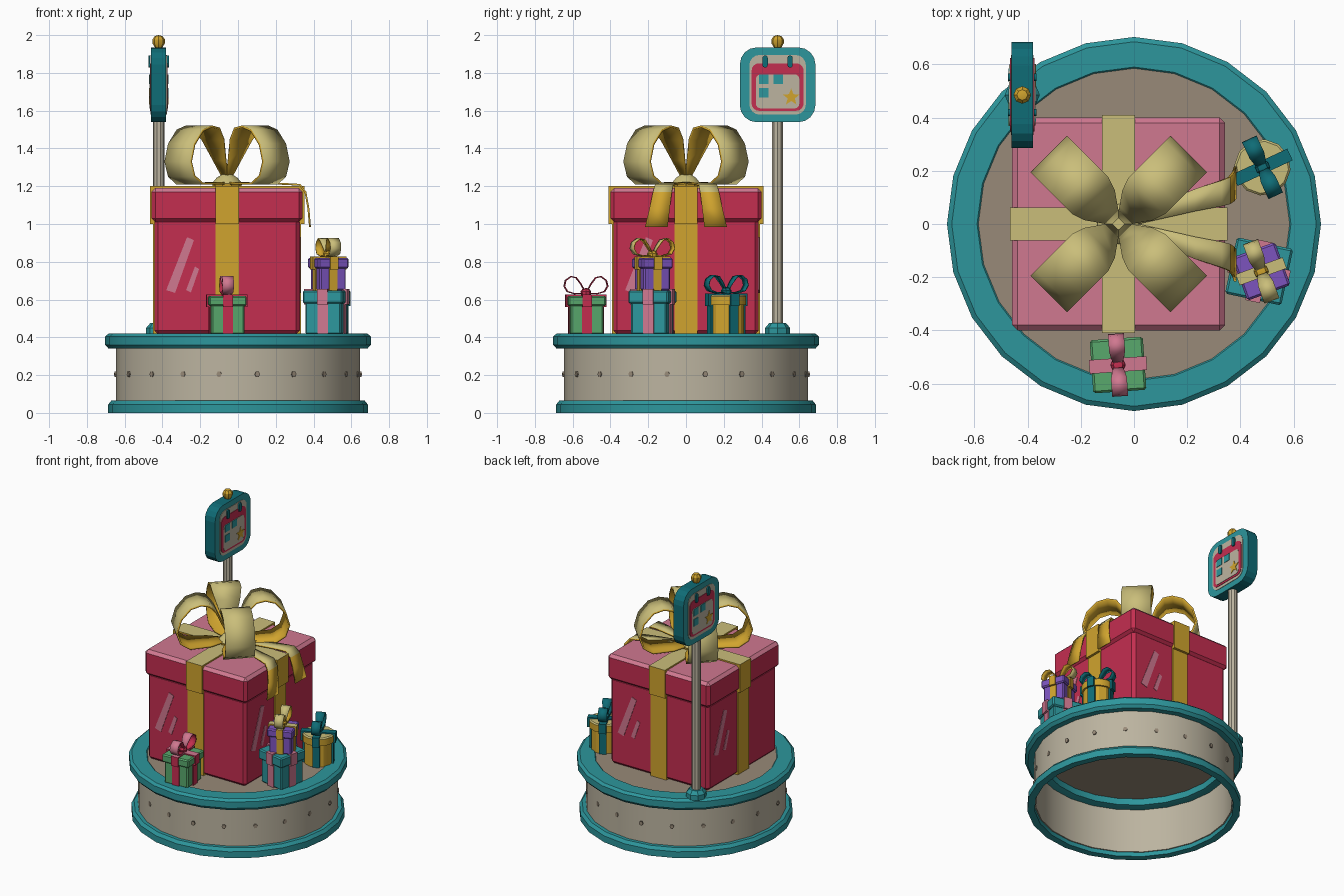
import bpy, bmesh, math
from mathutils import Matrix, Vector

if "Cube" in bpy.data.objects:
    bpy.data.objects.remove(bpy.data.objects["Cube"])


def material(name, rgb):
    m = bpy.data.materials.new(name)
    lin = [(c / 255 / 12.92) if c < 11 else ((c / 255 + 0.055) / 1.055) ** 2.4 for c in rgb]
    m.diffuse_color = (*lin, 1)
    m.use_nodes = True
    m.node_tree.nodes["Principled BSDF"].inputs["Base Color"].default_value = m.diffuse_color
    return m


TEAL, DARK = material("teal", (45, 150, 156)), material("dark_teal", (15, 108, 118))
RED, PINK = material("red", (196, 46, 80)), material("pink", (208, 120, 144))
GOLD, STRAW = material("gold", (208, 164, 46)), material("straw", (202, 190, 122))
BEIGE, TAUPE = material("beige", (188, 180, 160)), material("taupe", (152, 138, 120))
GREEN, PURPLE = material("green", (88, 168, 108)), material("purple", (124, 84, 190))


def finish(name, bm, mats, mat=None, rule=None, smooth=0, recalc=True):
    """Turn a bmesh into an object; rule(normal) picks the second material."""
    if recalc:
        bmesh.ops.recalc_face_normals(bm, faces=bm.faces)
    if mat:
        bm.transform(mat)
    bm.normal_update()
    if rule:
        for f in bm.faces:
            f.material_index = int(rule(f.normal))
    me = bpy.data.meshes.new(name)
    bm.to_mesh(me)
    bm.free()
    ob = bpy.data.objects.new(name, me)
    bpy.context.collection.objects.link(ob)
    for m in mats:
        me.materials.append(m)
    if smooth:
        bpy.ops.object.select_all(action='DESELECT')
        ob.select_set(True)
        bpy.context.view_layer.objects.active = ob
        bpy.ops.object.shade_smooth_by_angle(angle=math.radians(smooth))
    return ob


def upward(n):
    return n.z > 0.5


def box(name, lo, hi, mats, mat=None, bevel=0.0, rule=None):
    bm = bmesh.new()
    bmesh.ops.create_cube(bm, size=1)
    for v in bm.verts:
        v.co = [lo[i] + (v.co[i] + 0.5) * (hi[i] - lo[i]) for i in range(3)]
    if bevel:
        bmesh.ops.bevel(bm, geom=bm.edges[:], offset=bevel, segments=1, affect='EDGES')
    return finish(name, bm, mats, mat, rule)


def lathe(name, profile, mats, n=24, mat=None, rule=None, smooth=30):
    """Spin a closed (radius, height) profile round z."""
    bm = bmesh.new()
    rings = [[bm.verts.new((r * math.cos(a * math.tau / n), r * math.sin(a * math.tau / n), z))
              for a in range(n)] for r, z in profile]
    for A, B in zip(rings, rings[1:] + rings[:1]):
        for i in range(n):
            j = (i + 1) % n
            bm.faces.new((A[i], A[j], B[j], B[i]))
    bmesh.ops.remove_doubles(bm, verts=bm.verts, dist=1e-5)
    return finish(name, bm, mats, mat, rule, smooth)


def plate(name, pts, depth, mats, mat, rule=None):
    """Extrude a flat outline along local z."""
    bm = bmesh.new()
    f = bm.faces.new([bm.verts.new((x, y, 0)) for x, y in pts])
    ext = bmesh.ops.extrude_face_region(bm, geom=[f])
    bmesh.ops.translate(bm, vec=(0, 0, depth), verts=[v for v in ext['geom'] if isinstance(v, bmesh.types.BMVert)])
    return finish(name, bm, mats, mat, rule)


def ribbon(name, path, widths, mats, mat, thick=0.012, rule=None):
    """Strip along a path of (x, y, z) with half widths; inner side and rim use the first material."""
    bm = bmesh.new()
    rows = [[bm.verts.new((x, y + s * w, z)) for s in (-1, 1)] for (x, y, z), w in zip(path, widths)]
    for a, b in zip(rows, rows[1:]):
        bm.faces.new((a[0], b[0], b[1], a[1]))
    ob = finish(name, bm, mats, mat, rule or (lambda n: True), 40, recalc=False)
    mod = ob.modifiers.new("thickness", 'SOLIDIFY')
    mod.thickness, mod.offset = thick, -1
    mod.material_offset = mod.material_offset_rim = -1
    return ob


def rounded(w, h, r, n=4, cy=0.0):
    pts = []
    for k, (sx, sy) in enumerate(((1, 1), (-1, 1), (-1, -1), (1, -1))):
        for i in range(n + 1):
            a = (k + i / n) * math.pi / 2
            pts.append((sx * (w - r) + r * math.cos(a), cy + sy * (h - r) + r * math.sin(a)))
    return pts


def place(x, y, z=0, deg=0):
    return Matrix.Translation((x, y, z)) @ Matrix.Rotation(math.radians(deg), 4, 'Z')


# --- round stand, open underneath
lathe("stand_top_ring", [(.585, .35), (.585, .415), (.59, .42), (.685, .42), (.703, .405), (.703, .36), (.685, .34), (.63, .34)], [TEAL])
lathe("stand_wall", [(.645, .03), (.645, .36), (.632, .36), (.632, .03)], [BEIGE])
lathe("stand_bottom_ring", [(.687, 0), (.687, .045), (.67, .066), (.64, .066), (.64, 0)], [TEAL])
lathe("stand_floor", [(0, .395), (.59, .395), (.59, .414), (0, .414)], [TAUPE])
for i in range(20):
    a = 9 + 18 * i
    r = 0.645 * math.cos(math.radians(7.5)) / math.cos(math.radians((a + 7.5) % 15 - 7.5 - 7.5 if (a % 15) > 7.5 else a % 15 - 7.5))
    hexa = [(.014 * math.cos(k * math.pi / 3), .016 * math.sin(k * math.pi / 3)) for k in range(6)]
    plate("wall_spot", hexa, .008, [TAUPE], place(0, 0, .205, a + 90) @ Matrix.Translation((0, -r + .004, 0)) @ Matrix.Rotation(math.pi / 2, 4, 'X'))

# --- big present
C = place(-.058, 0)
box("big_box", (-.385, -.385, .415), (.385, .385, 1.03), [RED], C, .02)
box("big_lid", (-.4, -.4, 1.01), (.4, .4, 1.19), [RED, PINK], C, .02, upward)
for k in range(2):
    T = C @ Matrix.Rotation(k * math.pi / 2, 4, 'Z')
    box("box_ribbon", (-.062, -.392, .415), (.062, .392, 1.02), [GOLD, STRAW], T, 0, upward)
    box("lid_ribbon", (-.062, -.409, 1.0), (.062, .409, 1.2), [GOLD, STRAW], T, 0, upward)
# shine marks on each side
marks = ([(-.212, .93), (-.322, .65), (-.275, .635), (-.175, .915)], [(-.17, .775), (-.217, .65), (-.191, .638), (-.148, .762)])
for k in range(4):
    for m in marks:
        plate("shine_mark", m, .006, [PINK], C @ Matrix.Rotation(k * math.pi / 2, 4, 'Z')
              @ Matrix.Translation((0, -.382, 0)) @ Matrix.Rotation(math.pi / 2, 4, 'X'))

# --- big bow with four loops, knot and two tails
loop = [(.0, .03), (.05, .14), (.1, .25), (.15, .31), (.21, .322), (.28, .3), (.345, .225), (.372, .13), (.345, .05), (.28, .008), (.14, .008), (.0, .012)]
loop_w = [.012, .045, .08, .097, .097, .097, .097, .097, .097, .097, .08, .012]
for k in range(4):
    ribbon("bow_loop", [(r, 0, z) for r, z in loop], loop_w, [GOLD, STRAW], place(-.058, 0, 1.2, 45 + 90 * k))
lathe("bow_knot", [(0, 0), (.075, 0), (.08, .02), (.055, .05), (.02, .072), (0, .072)], [GOLD, STRAW], 10, place(-.058, 0, 1.195), lambda n: n.z > .2)
for s in (-1, 1):
    path = [(-.05, 0, 1.222), (.23, s * .09, 1.218), (.33, s * .115, 1.212), (.362, s * .125, 1.17), (.378, s * .14, 1.08), (.386, s * .157, .985)]
    ribbon("bow_tail", path, [.015, .042, .048, .05, .054, .06], [GOLD, STRAW], None, .01, upward)


# --- small presents
small_loop = [(0, .015), (.025, .06), (.05, .093), (.08, .1), (.11, .078), (.118, .045), (.1, .015), (.06, .003), (0, .005)]


def present(name, x, y, deg, z0, z1, half, mat, tie, tie_top, round_box=False, w=.026, lid=.055):
    T = place(x, y, 0, deg)
    b = half - .012
    if round_box:
        lathe(name + "_box", [(0, z0), (b, z0), (b, z1 - .03), (0, z1 - .03)], mat, 12, T)
        lathe(name + "_lid", [(0, z1 - lid), (half, z1 - lid), (half, z1 - .008), (half - .008, z1), (0, z1)], mat, 12, T, upward)
    else:
        box(name + "_box", (-b, -b, z0), (b, b, z1 - .03), mat, T, .008)
        box(name + "_lid", (-half, -half, z1 - lid), (half, half, z1), mat, T, .008)
    for k in range(2):
        R = T @ Matrix.Rotation(k * math.pi / 2, 4, 'Z')
        box(name + "_box_ribbon", (-w, -b - .006, z0), (w, b + .006, z1 - .03), [tie, tie_top], R, 0, upward)
        box(name + "_lid_ribbon", (-w, -half - .008, z1 - lid - .005), (w, half + .008, z1 + .008), [tie, tie_top], R, 0, upward)
    if name != "teal_present":
        for d in (90, 270):
            ribbon(name + "_loop", [(r, 0, z) for r, z in small_loop], [.014, .024] + [.03] * 5 + [.024, .014],
                   [tie, tie_top], place(x, y, z1 + .005, deg + d), .006)
        lathe(name + "_knot", [(0, 0), (.026, .005), (.028, .02), (.018, .034), (0, .038)], [tie], 8, place(x, y, z1 + .003))


present("green_present", -.06, -.53, 4, .415, .62, .1, [GREEN], RED, PINK)
present("teal_present", .47, -.178, -12, .415, .648, .108, [TEAL], PINK, PINK, w=.028, lid=.07)
present("purple_present", .478, -.178, 20, .648, .82, .086, [PURPLE], GOLD, STRAW, w=.022)
present("round_present", .483, .213, 25, .415, .625, .106, [GOLD, STRAW], DARK, DARK, True, w=.024)

# --- sign post
P = place(-.42, .485)
lathe("post_foot", [(0, .415), (.066, .415), (.066, .45), (.045, .475), (0, .475)], [TEAL], 8, P)
lathe("post", [(0, .45), (.031, .45), (.031, 1.57), (0, 1.57)], [BEIGE], 10, P)
lathe("post_finial", [(0, 1.93), (.02, 1.935), (.033, 1.957), (.033, 1.977), (.02, 1.995), (0, 2.0)], [GOLD], 8, P)

# sign board: dark rim, lighter faces
stand_up = Matrix(((0, 0, 1, 0), (1, 0, 0, 0), (0, 1, 0, 0), (0, 0, 0, 1)))
S = Matrix.Translation((-.42, .485, 1.737))
plate("sign_board", rounded(.2, .198, .09), .08, [DARK, TEAL], S @ Matrix.Translation((-.04, 0, 0)) @ stand_up, lambda n: abs(n.x) > .9)

# calendar on both faces
star = [((.047 if i % 2 == 0 else .02) * math.sin(i * math.pi / 5) + .072,
         (.047 if i % 2 == 0 else .02) * math.cos(i * math.pi / 5) - .066) for i in range(10)]
for k in range(2):
    def face(name, pts, level, m, depth=.004):
        plate(name, pts, depth, [m], S @ Matrix.Rotation(k * math.pi, 4, 'Z') @ Matrix.Translation((.039 + .003 * level, 0, 0)) @ stand_up)
    face("sign_panel", rounded(.15, .158, .055), 0, BEIGE)
    face("calendar_back", rounded(.138, .126, .04, cy=-.012), 1, RED)
    face("calendar_page", rounded(.115, .09, .025, cy=-.035), 2, BEIGE)
    for u, v in ((-.074, .03), (.003, .03), (-.074, -.042)):
        face("calendar_day", [(u - .025, v - .025), (u + .025, v - .025), (u + .025, v + .025), (u - .025, v + .025)], 3, TEAL)
    face("calendar_star", star, 3, GOLD)
    for u in (-.066, .066):
        face("calendar_ring", [(u + x, y + .123) for x, y in rounded(.014, .032, .0135)], 2, DARK, .009)
